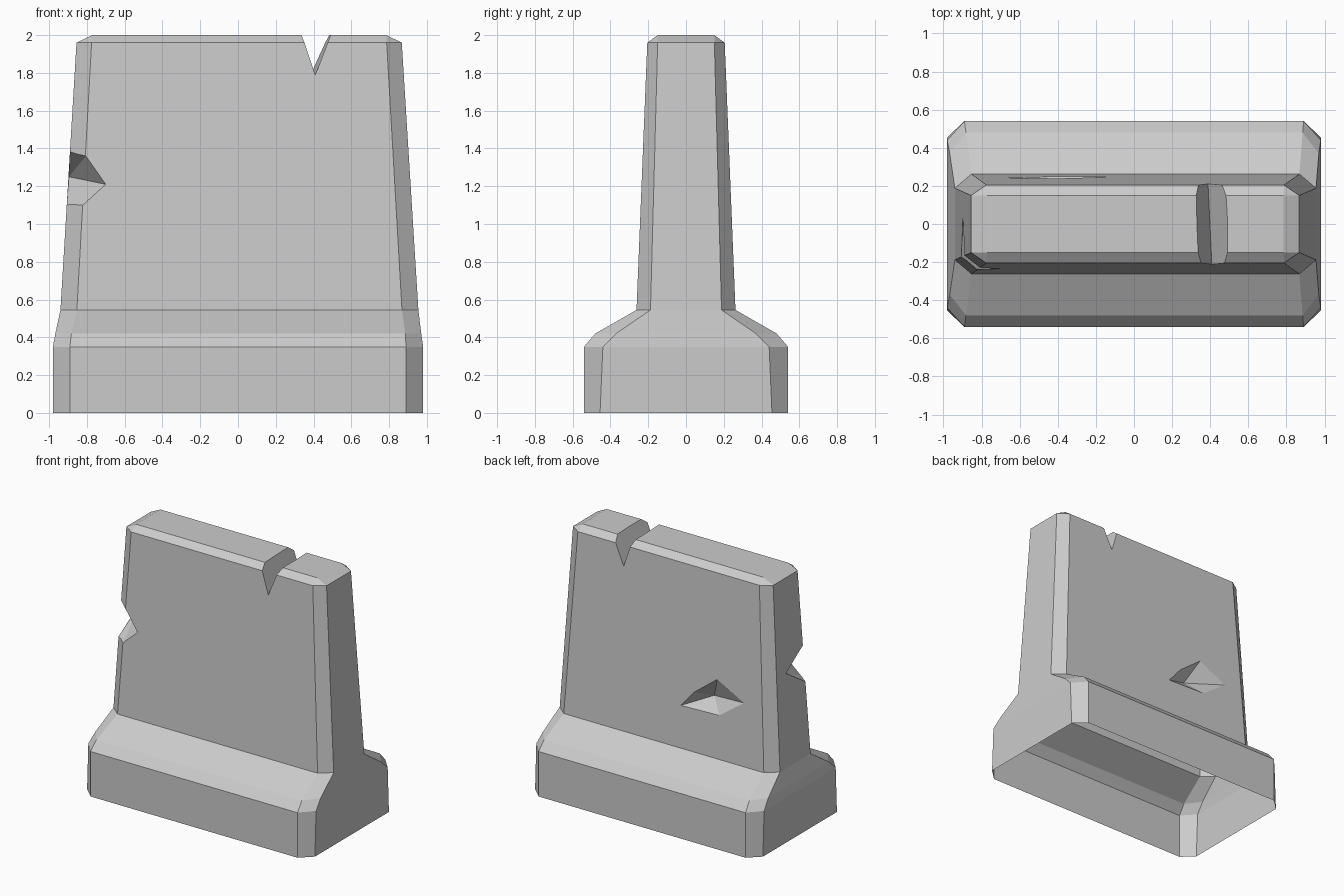
import bpy, bmesh

if "Cube" in bpy.data.objects:
    bpy.data.objects.remove(bpy.data.objects["Cube"])

# Ring sections: z, left x, right x, half depth, corner cut in x, half width of end face
LEVELS = [
    (0.00, -0.98, 0.98, 0.54, 0.09, 0.455),
    (0.35, -0.98, 0.98, 0.54, 0.09, 0.44),
    (0.42, -0.967, 0.97, 0.48, 0.085, 0.37),
    (0.545, -0.94, 0.955, 0.262, 0.087, 0.188),
    (1.96, -0.855, 0.867, 0.205, 0.08, 0.15),
]


def make_object(name, bm):
    bmesh.ops.recalc_face_normals(bm, faces=bm.faces)
    mesh = bpy.data.meshes.new(name)
    bm.to_mesh(mesh)
    bm.free()
    obj = bpy.data.objects.new(name, mesh)
    bpy.context.collection.objects.link(obj)
    return obj


def hull(name, points):
    bm = bmesh.new()
    for p in points:
        bm.verts.new(p)
    res = bmesh.ops.convex_hull(bm, input=bm.verts)
    junk = [v for v in res["geom_interior"] if isinstance(v, bmesh.types.BMVert)]
    bmesh.ops.delete(bm, geom=junk, context='VERTS')
    obj = make_object(name, bm)
    obj.hide_render = True
    return obj


# Barrier body: stacked octagon rings
bm = bmesh.new()
rings = []
for z, l, r, d, c, e in LEVELS:
    pts = [(l + c, -d), (r - c, -d), (r, -e), (r, e),
           (r - c, d), (l + c, d), (l, e), (l, -e)]
    rings.append([bm.verts.new((x, y, z)) for x, y in pts])
for a, b in zip(rings, rings[1:]):
    for i in range(8):
        j = (i + 1) % 8
        bm.faces.new((a[i], a[j], b[j], b[i]))
bm.faces.new(rings[0][::-1])

# Bevelled cap: rectangle joined to the top octagon
cap = [bm.verts.new((x, y, 2.0)) for x, y in
       ((-0.772, -0.15), (0.785, -0.15), (0.785, 0.15), (-0.772, 0.15))]
bm.faces.new(cap)
top = rings[-1]
for i in range(4):
    j = (i + 1) % 4
    bm.faces.new((top[2 * i], top[2 * i + 1], cap[j], cap[i]))
    bm.faces.new((top[2 * i + 1], top[(2 * i + 2) % 8], cap[j]))
body = make_object("barrier_body", bm)


# V notch across the top
def notch_end(y, left, apex, right, za):
    k = 2.2 - za
    s = k / (2.0 - za)
    return [(apex, y, za), (apex + (left - apex) * s, y, 2.2),
            (apex + (right - apex) * s, y, 2.2)]


notch = hull("notch_cutter", notch_end(-0.24, 0.340, 0.410, 0.490, 1.79)
             + notch_end(0.24, 0.325, 0.387, 0.478, 1.80))

# Broken corner at front left
corner = hull("corner_chip_cutter", [
    (-0.895, 0.06, 1.25), (-0.70, -0.235, 1.21), (-0.805, -0.23, 1.36),
    (-0.89, -0.17, 1.385), (-0.82, -0.242, 1.10), (-0.907, -0.175, 1.10),
    (-1.1, -0.45, 1.25)])

# Chip in the back face
chip_rim = [(-0.13, 0.87), (-0.24, 1.00), (-0.435, 1.15), (-0.67, 1.03), (-0.46, 0.88)]
chip = hull("back_chip_cutter",
            [(x, 0.262 - 0.04 * (z - 0.545), z) for x, z in chip_rim]
            + [(-0.35, 0.15, 0.97), (-0.4, 0.4, 0.98)])

# Carve the damage, then open the underside
bpy.context.view_layer.objects.active = body
for cutter in (notch, corner, chip):
    mod = body.modifiers.new("cut", 'BOOLEAN')
    mod.operation = 'DIFFERENCE'
    mod.solver = 'EXACT'
    mod.object = cutter
    bpy.ops.object.modifier_apply(modifier=mod.name)
    bpy.data.objects.remove(cutter)
bm = bmesh.new()
bm.from_mesh(body.data)
under = [f for f in bm.faces if all(v.co.z < 0.001 for v in f.verts)]
bmesh.ops.delete(bm, geom=under, context='FACES')
bm.to_mesh(body.data)
bm.free()
for p in body.data.polygons:
    p.use_smooth = False
